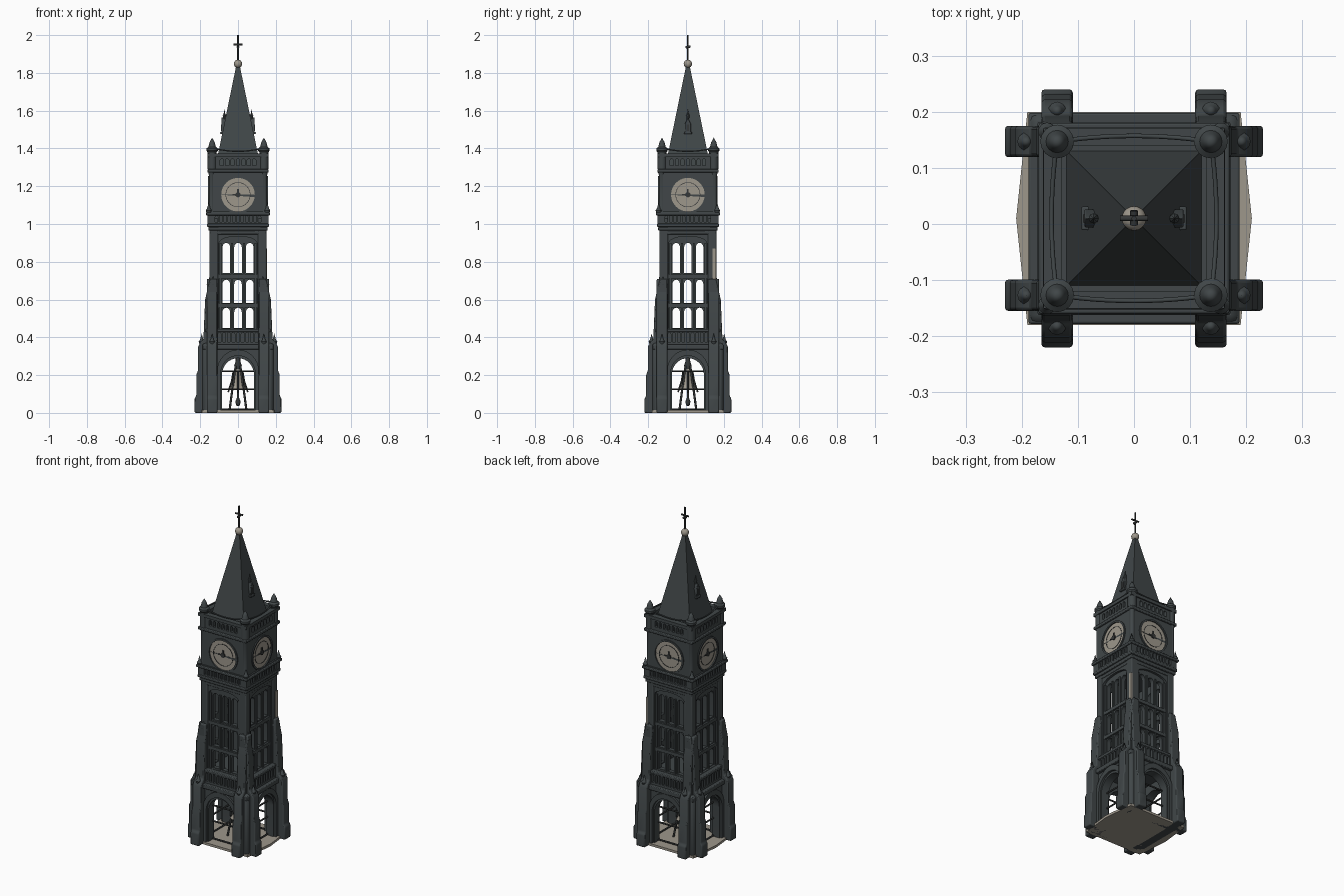
import bpy, bmesh, math
from mathutils import Matrix, Vector

if "Cube" in bpy.data.objects:
    bpy.data.objects.remove(bpy.data.objects["Cube"])

CY = 0.01  # tower axis sits slightly behind y = 0


def material(name, rgb):
    m = bpy.data.materials.new(name)
    m.diffuse_color = (*rgb, 1)
    m.use_nodes = True
    m.node_tree.nodes["Principled BSDF"].inputs["Base Color"].default_value = m.diffuse_color
    return m


STONE = material("dark slate stone", (0.052, 0.062, 0.065))
IRON = material("dark iron", (0.035, 0.038, 0.038))
PALE = material("pale grey tan", (0.34, 0.31, 0.26))


def add(name, mesh, mat, rot=0, loc=(0, 0, 0), bevel=0):
    o = bpy.data.objects.new(name, mesh)
    bpy.context.collection.objects.link(o)
    if not mesh.materials:
        mesh.materials.append(mat)
    o.matrix_world = (Matrix.Translation((0, CY, 0)) @ Matrix.Rotation(rot * math.pi / 2, 4, 'Z')
                      @ Matrix.Translation(loc))
    if bevel:
        b = o.modifiers.new("bevel", 'BEVEL')
        b.width, b.segments, b.limit_method = bevel, 2, 'ANGLE'
    return o


def to_mesh(bm, name):
    bmesh.ops.recalc_face_normals(bm, faces=bm.faces)
    me = bpy.data.meshes.new(name)
    bm.to_mesh(me)
    bm.free()
    return me


def box_mesh(x, y, z):
    bm = bmesh.new()
    bmesh.ops.create_cube(bm, size=1)
    bmesh.ops.scale(bm, vec=(x, y, z), verts=bm.verts)
    return to_mesh(bm, "box")


def slab(name, half, z0, z1, mat=STONE, bevel=0.004):
    return add(name, box_mesh(2 * half, 2 * half, z1 - z0), mat, 0, (0, 0, (z0 + z1) / 2), bevel)


def prism(outline, width):
    """Outline in the xz plane, extruded along y."""
    bm = bmesh.new()
    f = bm.faces.new([bm.verts.new((x, -width / 2, z)) for x, z in outline])
    g = bmesh.ops.extrude_face_region(bm, geom=[f])
    bmesh.ops.translate(bm, vec=(0, width, 0), verts=[v for v in g["geom"] if isinstance(v, bmesh.types.BMVert)])
    return to_mesh(bm, "prism")


def lathe(profile, n=16):
    bm = bmesh.new()
    vs = [bm.verts.new((r, 0, z)) for r, z in profile]
    es = [bm.edges.new(p) for p in zip(vs, vs[1:])]
    bmesh.ops.spin(bm, geom=vs + es, axis=(0, 0, 1), cent=(0, 0, 0), angle=2 * math.pi, steps=n)
    bmesh.ops.remove_doubles(bm, verts=bm.verts, dist=1e-5)
    return to_mesh(bm, "lathe")


def rod(name, points, r, mat=IRON, rot=0):
    c = bpy.data.curves.new(name, 'CURVE')
    c.dimensions, c.bevel_depth, c.bevel_resolution, c.use_fill_caps = '3D', r, 1, True
    s = c.splines.new('POLY')
    s.points.add(len(points) - 1)
    for p, q in zip(s.points, points):
        p.co = (*q, 1)
    return add(name, c, mat, rot)


def rect(x0, x1, z0, z1):
    return [(x0, z0), (x1, z0), (x1, z1), (x0, z1)]


def lancet(cx, w, z0, z1, k=1.2, n=10):
    """Arched opening with half width w."""
    zs = z1 - w * k
    arc = [(cx + w * math.cos(math.pi * i / n), zs + w * k * math.sin(math.pi * i / n)) for i in range(n + 1)]
    return [(cx - w, z0), (cx + w, z0)] + arc


def panels(name, outline, holes, outer, depth, mat=STONE):
    """Pierced plate repeated on the four sides, outer face at the given distance."""
    c = bpy.data.curves.new(name, 'CURVE')
    c.dimensions, c.fill_mode, c.extrude = '2D', 'BOTH', depth / 2
    for loop in [outline] + holes:
        s = c.splines.new('POLY')
        s.points.add(len(loop) - 1)
        for p, (x, z) in zip(s.points, loop):
            p.co = (x, z, 0, 1)
        s.use_cyclic_u = True
    o = bpy.data.objects.new("tmp", c)
    bpy.context.collection.objects.link(o)
    me = bpy.data.meshes.new_from_object(o.evaluated_get(bpy.context.evaluated_depsgraph_get()))
    bpy.data.objects.remove(o)
    bm = bmesh.new()
    bm.from_mesh(me)
    bmesh.ops.remove_doubles(bm, verts=bm.verts, dist=1e-5)
    bmesh.ops.transform(bm, matrix=Matrix.Rotation(math.pi / 2, 4, 'X'), verts=bm.verts)
    me = to_mesh(bm, name)
    me.materials.clear()
    for k in range(4):
        add(f"{name}_{k}", me, mat, k, (0, -outer + depth / 2, 0))


# Floor with a shallow bow on the left and right
floor = [(-.19, -.19), (.19, -.19), (.21, 0), (.19, .19), (-.19, .19), (-.21, 0)]
me = prism(floor, 0.014)
me.transform(Matrix.Rotation(math.pi / 2, 4, 'X'))
add("floor", me, PALE, 0, (0, 0, 0.007))

# Bell chamber: arched walls, hood mouldings, corner piers
panels("arch_wall", rect(-.17, .17, 0, .36), [lancet(0, .085, .012, .29, 1.05, 16)], .17, .05)
panels("arch_hood", lancet(0, .112, .012, .335, 1.05, 16), [lancet(0, .092, .005, .303, 1.05, 16)], .183, .03)
for k in range(4):
    add(f"base_pier_{k}", box_mesh(.075, .075, .37), STONE, k, (.15, .15, .185), .015)
    add(f"shaft_pier_{k}", box_mesh(.045, .045, .66), STONE, k, (.128, .128, .70), .006)

# Stepped buttresses, two at every corner
butt = [(.11, 0), (.23, 0), (.23, .075), (.221, .09), (.221, .2), (.212, .225), (.212, .35), (.198, .375),
        (.183, .39), (.18, .46), (.174, .6), (.158, .67), (.148, .71), (.11, .71)]
butt_mesh = prism(butt, .056)
cap = lathe([(0, 0), (.012, 0), (.016, .012), (.009, .022), (0, .055)], 10)
for k in range(4):
    for s in (-1, 1):
        add(f"buttress_{k}_{s}", butt_mesh, STONE, k, (0, s * .137, 0), .006)
        add(f"buttress_cap_{k}_{s}", cap, STONE, k, (.192, s * .137, .365))
        add(f"shaft_cap_{k}_{s}", cap, STONE, k, (.15, s * .132, .67))


# Blind arcaded parapets
def arcade(name, half, z0, z1, count, span):
    step = 2 * span / count
    holes = [lancet(-span + step * (i + .5), step * .3, z0, z1, 1, 6) for i in range(count)]
    panels(name, rect(-half, half, z0 - .02, z1 + .02), holes, half, .02)


slab("lower_cornice", .188, .335, .362)
arcade("lower_arcade", .168, .375, .425, 9, .11)
slab("lower_core", .14, .36, .44)
slab("lower_parapet_ledge", .172, .428, .445)

# Open window shaft: three rows of three lancets
xs = (-.062, 0, .062)
holes = [lancet(x, .02, a, b) for x in xs for a, b in ((.45, .557), (.582, .705), (.74, .9))]
panels("window_wall", rect(-.13, .13, .44, .96), holes, .132, .025)
panels("window_frame", rect(-.135, .135, .44, .96), [lancet(0, .1, .447, .935, .35, 14)], .146, .016)
for z in (.569, .722):
    panels(f"window_sill_{int(z * 100)}", rect(-.105, .105, z - .01, z + .01), [], .143, .02)
for x in (-.031, .031, -.093, .093):
    panels(f"mullion_{x}", rect(x - .005, x + .005, .445, .9), [], .14, .012)

# Corbelled balcony under the clock
for i, (h, a, b) in enumerate(((.15, .945, .965), (.157, .965, .985), (.164, .985, 1.002))):
    slab(f"corbel_{i}", h, a, b)
arcade("clock_arcade", .161, 1.01, 1.045, 11, .125)
slab("clock_arcade_core", .147, 1.0, 1.06)
slab("clock_balcony_ledge", .17, 1.046, 1.062)

# Clock stage
slab("clock_stage", .145, 1.05, 1.3)
panels("clock_surround", rect(-.145, .145, 1.06, 1.28), [lancet(0, .098, 1.155, 1.253, 1, 24) +
       [(-.098 * math.cos(math.pi * i / 24), 1.155 - .098 * math.sin(math.pi * i / 24)) for i in range(1, 24)]],
       .152, .01)


def disc(r, n=40):
    return [(r * math.cos(2 * math.pi * i / n), 1.155 + r * math.sin(2 * math.pi * i / n)) for i in range(n)]


panels("clock_face", disc(.09), [], .151, .012, PALE)
panels("clock_rim", disc(.099), [disc(.089)], .158, .016)
panels("clock_inner_ring", disc(.066), [disc(.063)], .153, .004, IRON)
panels("clock_hub", disc(.014, 12), [], .157, .01, IRON)
panels("clock_hour_hand", rect(-.004, .004, 1.155, 1.185), [], .156, .006, IRON)
panels("clock_minute_hand", rect(-.03, .0, 1.152, 1.158), [], .156, .006, IRON)
for k in range(4):
    add(f"clock_column_{k}", lathe([(0, 1.05), (.018, 1.05), (.014, 1.075), (.014, 1.26), (.02, 1.28), (0, 1.28)]),
        STONE, k, (.14, .14, 0))
    add(f"balcony_knob_{k}", cap, STONE, k, (.155, .155, 1.06))

# Top parapet, roof deck and pinnacles
slab("upper_cornice", .162, 1.272, 1.29)
slab("roof_deck", .152, 1.285, 1.3)
arcade("upper_arcade", .153, 1.31, 1.345, 7, .1)
panels("upper_coping", rect(-.161, .161, 1.355, 1.374), [], .161, .032)
pin = lathe([(0, 1.29), (.024, 1.29), (.024, 1.38), (.03, 1.388), (.03, 1.4), (.02, 1.408), (.014, 1.432), (0, 1.457)])
for k in range(4):
    add(f"pinnacle_{k}", pin, STONE, k, (.137, .137, 0))
    arc = [(.137 * t, -.137 - .01 * (1 - t * t), 1.385 + .018 * t * t) for t in [i / 6 - 1 for i in range(13)]]
    rod(f"parapet_rail_{k}", arc, .004, STONE, k)

# Spire with gabled dormers on the left and right
bm = bmesh.new()
bmesh.ops.create_cone(bm, cap_ends=True, segments=4, radius1=.121 * 2 ** .5, radius2=.009 * 2 ** .5, depth=.545)
bmesh.ops.rotate(bm, matrix=Matrix.Rotation(math.pi / 4, 3, 'Z'), verts=bm.verts)
add("spire", to_mesh(bm, "spire"), STONE, 0, (0, 0, 1.5675))
house = prism([(-.016, 1.48), (.016, 1.48), (.016, 1.53), (0, 1.565), (-.016, 1.53)], .045)
for k in (1, 3):
    add(f"dormer_{k}", house, STONE, k, (0, -.066, 0), .003)
    add(f"dormer_sill_{k}", box_mesh(.042, .04, .012), STONE, k, (0, -.074, 1.482), .003)
    add(f"dormer_window_{k}", box_mesh(.014, .004, .036), IRON, k, (0, -.089, 1.51))
    add(f"dormer_finial_{k}", lathe([(0, 1.55), (.006, 1.55), (.009, 1.575), (.004, 1.585), (0, 1.61)], 8),
        STONE, k, (0, -.072, 0))

# Ball, rod and cross finial
bm = bmesh.new()
bmesh.ops.create_uvsphere(bm, u_segments=20, v_segments=12, radius=.022)
add("finial_ball", to_mesh(bm, "ball"), PALE, 0, (0, 0, 1.848))
rod("finial_rod", [(0, 0, 1.84), (0, 0, 2.0)], .005)
rod("finial_cross_arm", [(-.025, 0, 1.95), (.025, 0, 1.95)], .005)
rod("finial_vane", [(0, -.012, 1.935), (0, .014, 1.94)], .007)

# Bell with its hanging frame
add("bell", lathe([(0, .235), (.016, .232), (.024, .21), (.03, .17), (.038, .14), (.05, .12), (.046, .12),
                   (.03, .15), (0, .21)], 24), PALE)
add("bell_yoke", lathe([(0, .225), (.016, .228), (.02, .25), (.012, .275), (.012, .35), (0, .35)], 12), IRON)
add("clapper", lathe([(0, .035), (.01, .04), (.014, .06), (.006, .08), (.006, .18), (0, .18)], 10), IRON)
for k in range(4):
    rod(f"frame_leg_{k}", [(.045, .045, .012), (.03, .03, .125), (.012, .012, .25)], .006, IRON, k)
    rod(f"frame_strap_{k}", [(.052, 0, .11), (.033, 0, .17), (.024, 0, .225)], .005, IRON, k)
    for z in (.02, .125, .22):
        rod(f"frame_bar_{k}_{int(z * 1000)}", [(-.1, -.13, z), (.1, -.13, z)], .005, IRON, k)

# Pale strip on the back right corner pier
add("pale_strip", box_mesh(.008, .02, .18), PALE, 0, (.15, .14, .78))

bpy.ops.object.select_all(action='DESELECT')
for o in bpy.context.scene.objects:
    if o.type == 'MESH':
        o.select_set(True)
        bpy.context.view_layer.objects.active = o
bpy.ops.object.shade_smooth_by_angle(angle=math.radians(35))
